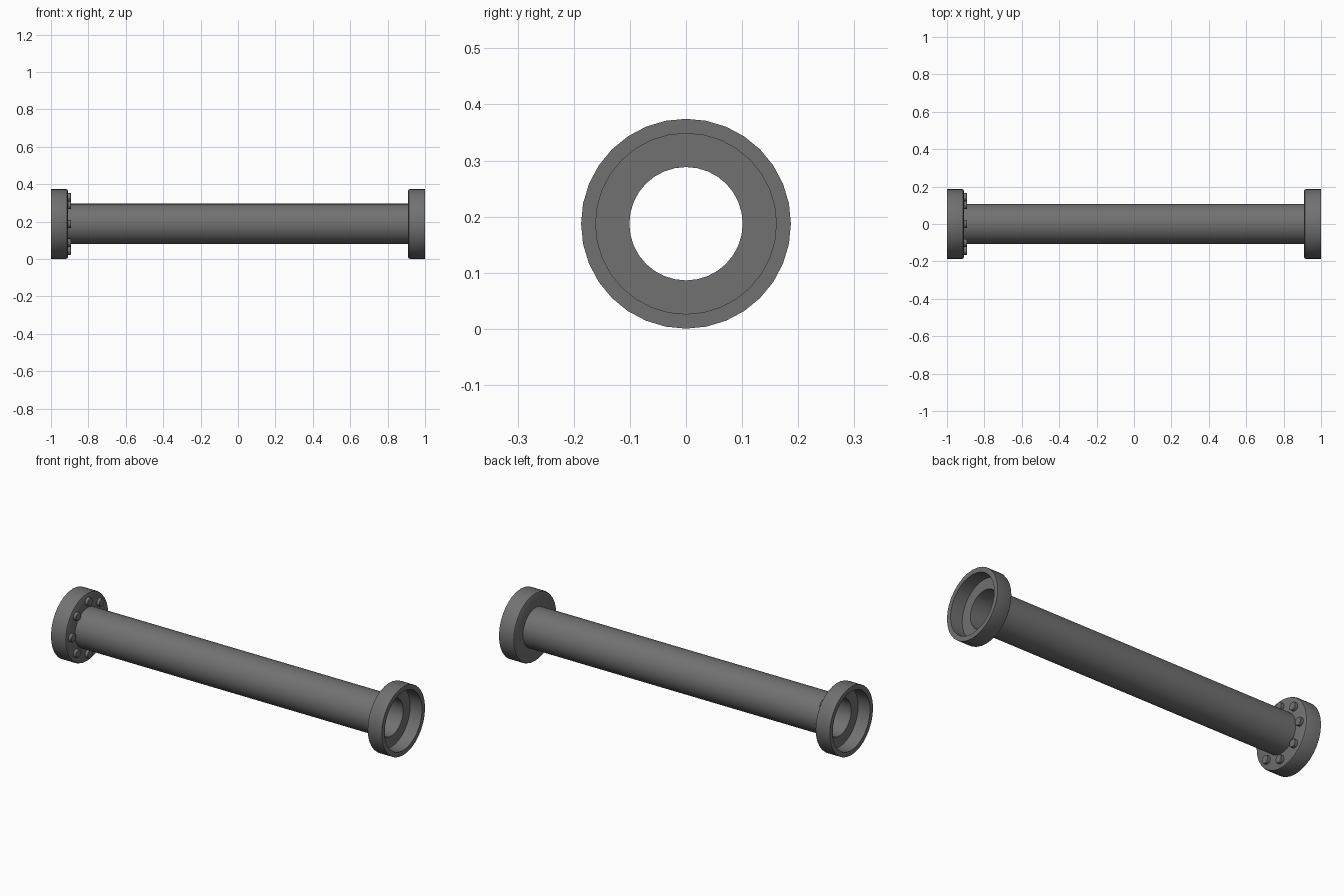
import bpy, math

if "Cube" in bpy.data.objects:
    bpy.data.objects.remove(bpy.data.objects["Cube"])

CZ = 0.1875  # height of the pipe axis

# Dark grey metal for every part
metal = bpy.data.materials.new("dark_metal")
metal.diffuse_color = (0.166, 0.166, 0.166, 1)
metal.use_nodes = True
metal.node_tree.nodes["Principled BSDF"].inputs["Base Color"].default_value = metal.diffuse_color


def lathe(name, profile, sides):
    """Revolve a closed (x, radius) profile around the pipe axis."""
    n = len(profile)
    verts, faces = [], []
    for i in range(sides):
        a = 2 * math.pi * i / sides
        verts += [(x, r * math.sin(a), CZ + r * math.cos(a)) for x, r in profile]
    for i in range(sides):
        j = (i + 1) % sides
        for k in range(n):
            m = (k + 1) % n
            faces.append((i * n + k, i * n + m, j * n + m, j * n + k))
    mesh = bpy.data.meshes.new(name)
    mesh.from_pydata(verts, [], faces)
    obj = bpy.data.objects.new(name, mesh)
    bpy.context.collection.objects.link(obj)
    finish(obj)
    return obj


def finish(obj):
    """Add the material, outward normals and smooth shading."""
    obj.data.materials.append(metal)
    bpy.ops.object.select_all(action='DESELECT')
    obj.select_set(True)
    bpy.context.view_layer.objects.active = obj
    bpy.ops.object.mode_set(mode='EDIT')
    bpy.ops.mesh.select_all(action='SELECT')
    bpy.ops.mesh.normals_make_consistent(inside=False)
    bpy.ops.object.mode_set(mode='OBJECT')
    bpy.ops.object.shade_smooth_by_angle(angle=math.radians(30))


# Hollow pipe
lathe("pipe", [(-0.925, 0.101), (0.925, 0.101), (0.925, 0.108), (-0.925, 0.108)], 64)

# Socketed flanges at both ends, softened on the pipe side
flange = [(1.0, 0.161), (1.0, 0.187), (0.92, 0.187), (0.913, 0.184),
          (0.91, 0.178), (0.91, 0.101), (0.928, 0.101), (0.928, 0.161)]
for side, label in ((1, "right"), (-1, "left")):
    lathe(label + "_flange", [(side * x, r) for x, r in flange], 32)

# Ring of bolt heads behind the left flange
for i in range(8):
    a = i * math.pi / 4
    bpy.ops.mesh.primitive_cylinder_add(
        vertices=16, radius=0.022, depth=0.03,
        location=(-0.908, 0.143 * math.sin(a), CZ + 0.143 * math.cos(a)),
        rotation=(0, math.pi / 2, 0))
    bolt = bpy.context.object
    bolt.name = f"bolt_{i + 1}"
    bevel = bolt.modifiers.new("soft_edge", 'BEVEL')
    bevel.width = 0.002
    bevel.segments = 2
    finish(bolt)
